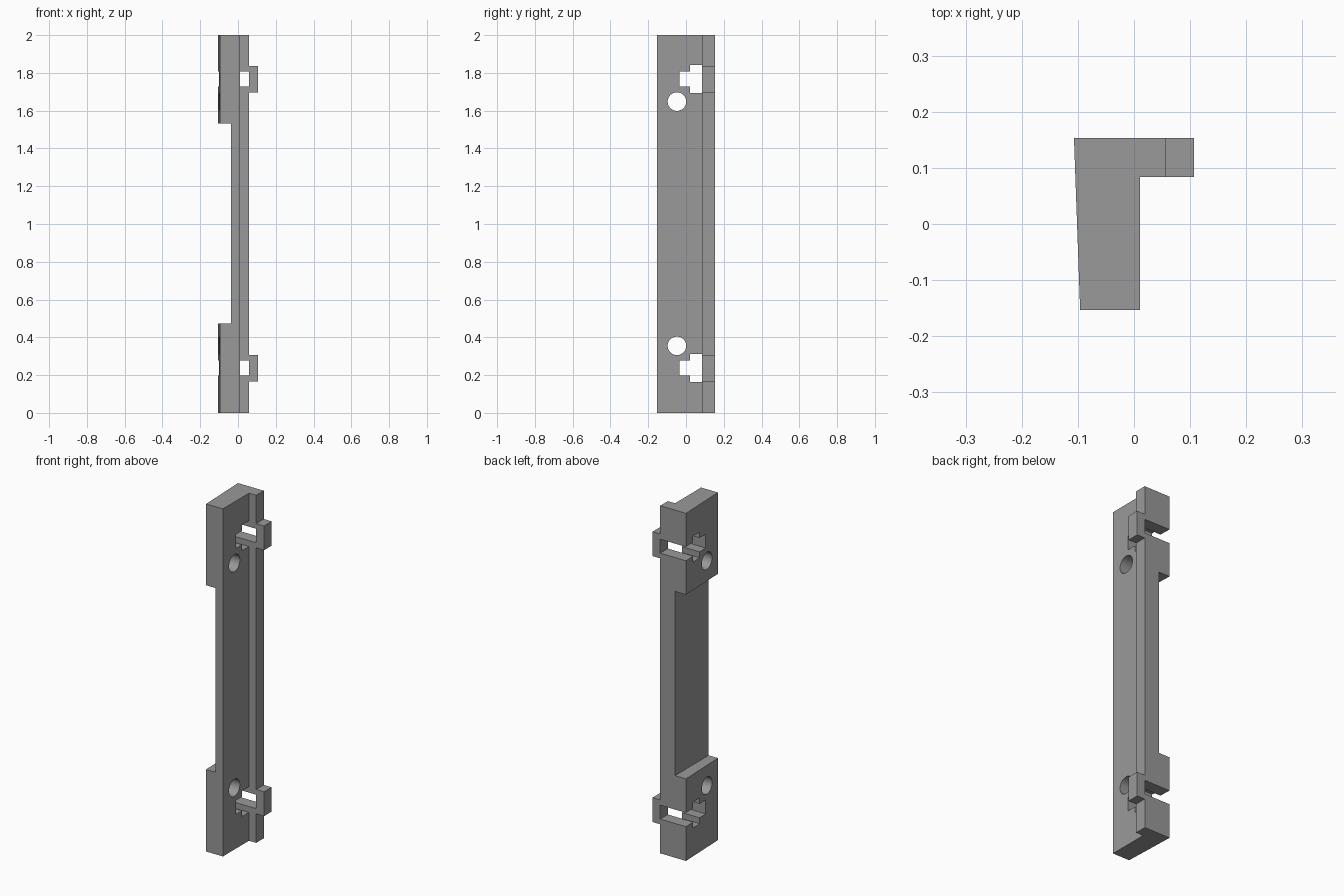
import bpy, bmesh, math

if "Cube" in bpy.data.objects:
    bpy.data.objects.remove(bpy.data.objects["Cube"])

grey = bpy.data.materials.new("mid grey")
grey.diffuse_color = (0.32, 0.32, 0.32, 1)
grey.use_nodes = True
grey.node_tree.nodes["Principled BSDF"].inputs["Base Color"].default_value = grey.diffuse_color


def finish(name, bm):
    bmesh.ops.recalc_face_normals(bm, faces=bm.faces)
    mesh = bpy.data.meshes.new(name)
    bm.to_mesh(mesh)
    bm.free()
    obj = bpy.data.objects.new(name, mesh)
    bpy.context.collection.objects.link(obj)
    mesh.materials.append(grey)
    return obj


def box(name, x, y, z):
    bm = bmesh.new()
    bmesh.ops.create_cube(bm, size=1)
    for v in bm.verts:
        v.co = [(a + b) / 2 + c * (b - a) for c, (a, b) in zip(v.co, (x, y, z))]
    return finish(name, bm)


def cylinder_x(name, y, z, radius):
    bpy.ops.mesh.primitive_cylinder_add(vertices=48, radius=radius, depth=1,
                                        location=(0, y, z), rotation=(0, math.pi / 2, 0))
    obj = bpy.context.object
    obj.name = name
    obj.data.materials.append(grey)
    return obj


def cut(target, cutter):
    mod = target.modifiers.new(cutter.name, 'BOOLEAN')
    mod.operation = 'DIFFERENCE'
    mod.solver = 'EXACT'
    mod.object = cutter
    bpy.context.view_layer.objects.active = target
    bpy.ops.object.modifier_apply(modifier=mod.name)
    bpy.data.objects.remove(cutter)


# L-shaped rail with a slightly tapered outer face
profile = [(-0.107, 0.153), (0.057, 0.153), (0.057, 0.084),
           (0.011, 0.084), (0.011, -0.153), (-0.096, -0.153)]
bm = bmesh.new()
face = bm.faces.new([bm.verts.new((x, y, 0)) for x, y in profile])
ext = bmesh.ops.extrude_face_region(bm, geom=[face])
for v in ext["geom"]:
    if isinstance(v, bmesh.types.BMVert):
        v.co.z = 2
rail = finish("rail", bm)

# Long recess between the two end blocks
cut(rail, box("recess", (-0.3, -0.037), (-0.3, 0.3), (0.472, 1.532)))

# Clip slot, nut pocket and screw hole at each end
for z, screw_z, end in ((0.237, 0.355, "lower"), (1.767, 1.648, "upper")):
    cut(rail, box("slot", (-0.3, 0.3), (-0.035, 0.3), (z - 0.04, z + 0.04)))
    cut(rail, box("pocket", (-0.3, 0.03), (0.022, 0.084), (z - 0.074, z + 0.074)))
    cut(rail, cylinder_x("screw_hole", -0.048, screw_z, 0.049))
    box(end + "_clip", (0.057, 0.107), (0.084, 0.153), (z - 0.07, z + 0.07))

# Crisp edges with smooth hole walls
bpy.ops.object.select_all(action='DESELECT')
rail.select_set(True)
bpy.context.view_layer.objects.active = rail
bpy.ops.object.shade_smooth_by_angle(angle=math.radians(30))
